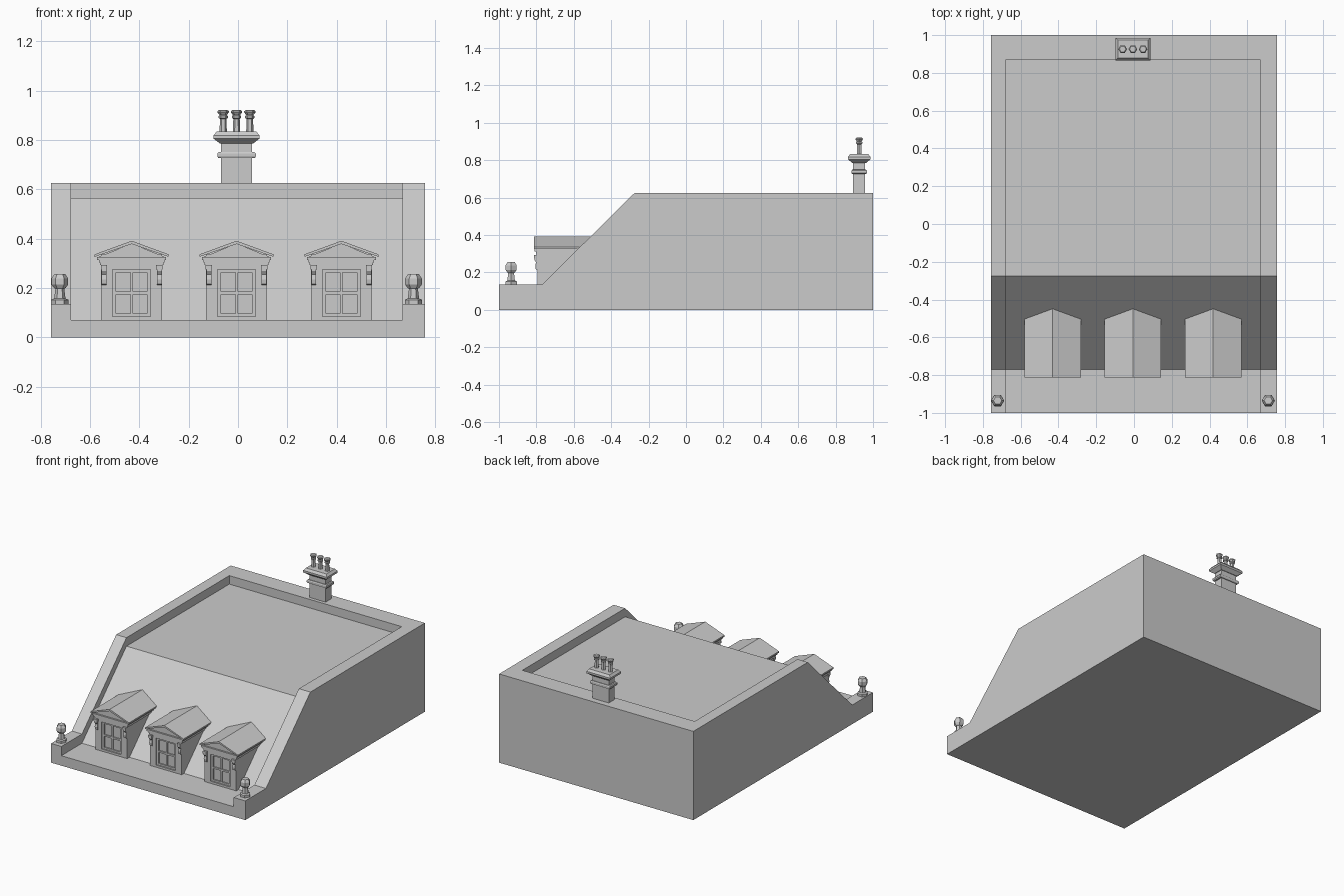
import bpy, bmesh, math

if "Cube" in bpy.data.objects:
    bpy.data.objects.remove(bpy.data.objects["Cube"])


def make(name, bm):
    bmesh.ops.recalc_face_normals(bm, faces=bm.faces)
    me = bpy.data.meshes.new(name)
    bm.to_mesh(me)
    bm.free()
    ob = bpy.data.objects.new(name, me)
    bpy.context.collection.objects.link(ob)
    return ob


def prism(name, pts, a, b, axis):
    """Extrude a 2D profile from a to b; axis 'x' uses (y,z), axis 'y' uses (x,z)."""
    bm = bmesh.new()

    def place(p, t):
        return (t, p[0], p[1]) if axis == 'x' else (p[0], t, p[1])
    lo = [bm.verts.new(place(p, a)) for p in pts]
    hi = [bm.verts.new(place(p, b)) for p in pts]
    bm.faces.new(lo)
    bm.faces.new(hi)
    n = len(pts)
    for i in range(n):
        j = (i + 1) % n
        bm.faces.new((lo[i], lo[j], hi[j], hi[i]))
    return make(name, bm)


def box(name, x0, x1, y0, y1, z0, z1):
    return prism(name, [(x0, z0), (x1, z0), (x1, z1), (x0, z1)], y0, y1, 'y')


def rings(name, loops):
    """Skin a stack of equal-length vertex loops and cap both ends."""
    bm = bmesh.new()
    vs = [[bm.verts.new(p) for p in loop] for loop in loops]
    n = len(vs[0])
    for a, b in zip(vs, vs[1:]):
        for i in range(n):
            j = (i + 1) % n
            bm.faces.new((a[i], a[j], b[j], b[i]))
    bm.faces.new(vs[0])
    bm.faces.new(vs[-1])
    return make(name, bm)


def lathe(name, cx, cy, prof, n=6):
    return rings(name, [[(cx + r * math.cos(k * math.tau / n),
                          cy + r * math.sin(k * math.tau / n), z)
                         for k in range(n)] for r, z in prof])


def rect_stack(name, cx, cy, prof):
    return rings(name, [[(cx - w, cy - d, z), (cx + w, cy - d, z),
                         (cx + w, cy + d, z), (cx - w, cy + d, z)]
                        for w, d, z in prof])


def cut(ob, cutter):
    m = ob.modifiers.new("cut", 'BOOLEAN')
    m.operation = 'DIFFERENCE'
    m.solver = 'EXACT'
    m.object = cutter
    cutter.hide_render = True
    bpy.context.view_layer.objects.active = ob
    bpy.ops.object.modifier_apply(modifier=m.name)
    bpy.data.objects.remove(cutter)


# Roof block with raised parapets: outer profile minus the sunken roof
roof = prism("roof_block", [(-1, 0), (1, 0), (1, .625), (-.275, .625),
                            (-.77, .135), (-1, .135)], -.757, .757, 'x')
cut(roof, prism("roof_cutter", [(-1.1, .07), (-.77, .07), (-.275, .565),
                                (.87, .565), (.87, 1), (-1.1, 1)],
                -.677, .667, 'x'))

# Corner finials
for side, x in (("left", -.722), ("right", .711)):
    lathe("finial_" + side, x, -.935,
          [(.035, .13), (.035, .152), (.023, .157), (.018, .197),
           (.024, .2), (.034, .214), (.034, .238), (.022, .256)])

# Dormer windows
for i, c in enumerate((-.431, -.006, .419)):
    tag = "_%d" % (i + 1)
    # walls with recessed window opening
    walls = prism("dormer_walls" + tag,
                  [(-.795, .06), (-.765, .06), (-.49, .335), (-.795, .335)],
                  c - .124, c + .124, 'x')
    cut(walls, box("window_cutter", c - .077, c + .077, -.9, -.777, .085, .275))
    # window frame and glazing bars
    for s in (-1, 1):
        box("window_stile" + tag, c + s * .07 - .007, c + s * .07 + .007,
            -.787, -.775, .085, .275)
    for z in (.085, .174, .263):
        box("window_rail" + tag, c - .077, c + .077, -.786, -.775, z, z + .012)
    box("window_mullion" + tag, c - .005, c + .005, -.785, -.775, .085, .275)
    # stepped cornice
    for w, y, z0, z1 in ((.129, -.799, .292, .302), (.133, -.803, .302, .313),
                         (.14, -.809, .313, .326)):
        box("dormer_cornice" + tag, c - w, c + w, y, -.765 + z0 - .065, z0, z1)
    # scrolled brackets
    for s in (-1, 1):
        x = c + s * .112
        prism("dormer_bracket" + tag,
              [(-.79, .292), (-.811, .292), (-.811, .268), (-.802, .255),
               (-.806, .235), (-.803, .216), (-.79, .21)],
              x - .01, x + .01, 'x')
        box("bracket_head" + tag, x - .013, x + .013, -.813, -.79, .275, .292)
    # pediment infill and gabled roof slab
    prism("dormer_pediment" + tag,
          [(c - .135, .325), (c + .135, .325), (c, .38)], -.797, -.47, 'y')
    prism("dormer_roof" + tag,
          [(c - .15, .326), (c - .15, .336), (c, .391), (c + .15, .336),
           (c + .15, .326), (c, .378)], -.813, -.448, 'y')

# Chimney stack with band and moulded cap
CX, CY = -.006, .926
rect_stack("chimney_stack", CX, CY, [(.063, .032, .6), (.063, .032, .8)])
rect_stack("chimney_band", CX, CY,
           [(.073, .037, .726), (.078, .041, .732), (.078, .041, .744),
            (.073, .037, .75)])
rect_stack("chimney_cap", CX, CY,
           [(.067, .036, .785), (.093, .06, .805), (.093, .06, .818),
            (.08, .048, .834)])

# Chimney pots
for k in (-1, 0, 1):
    lathe("chimney_pot_%d" % (k + 2), CX + k * .054, CY,
          [(.015, .83), (.013, .885), (.019, .889), (.019, .897),
           (.014, .9), (.023, .911), (.023, .916), (.017, .921)])
